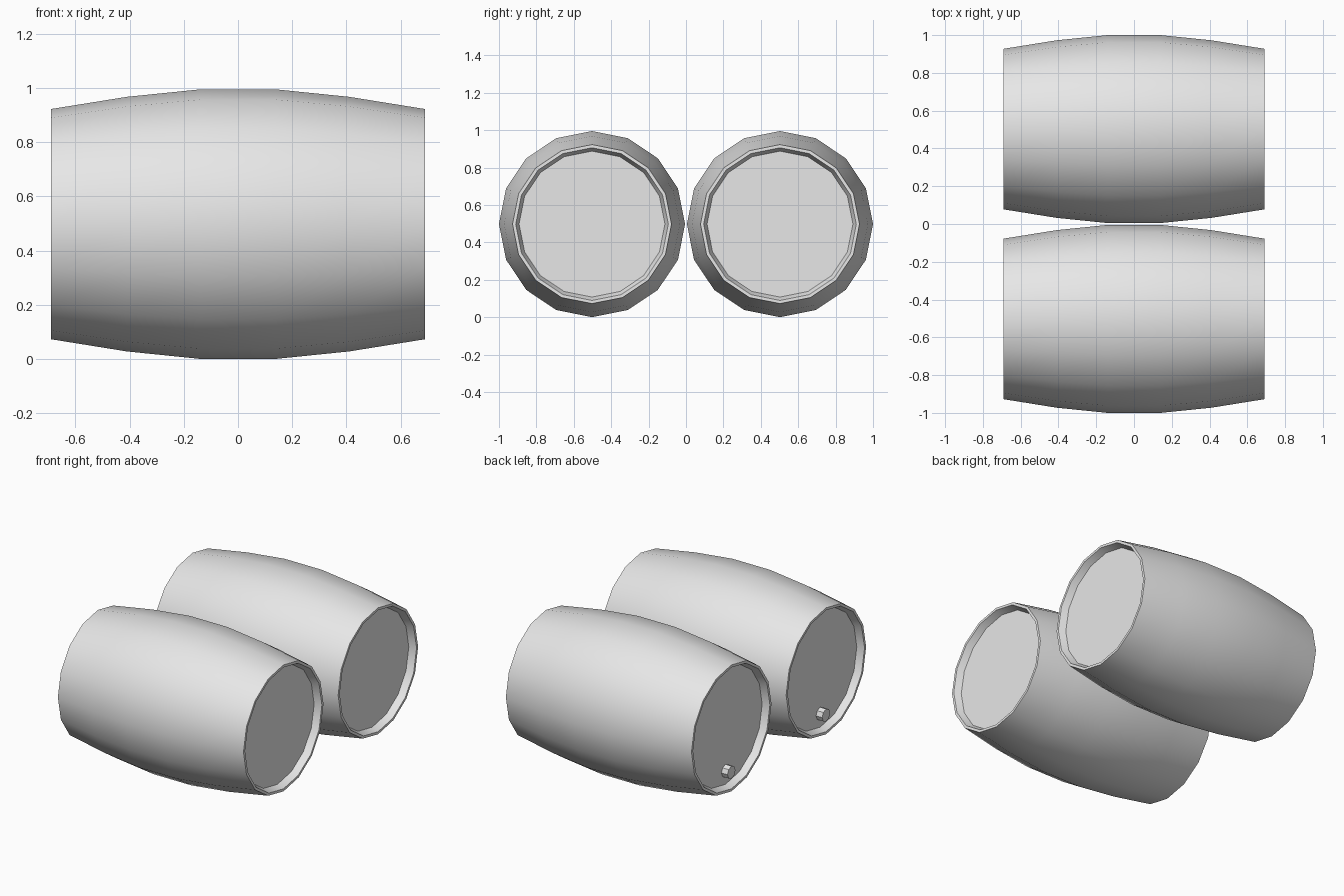
import bpy, bmesh, math

cube = bpy.data.objects.get("Cube")
if cube:
    bpy.data.objects.remove(cube, do_unlink=True)

SIDES = 16
HALF = 0.69      # half length of a barrel
RADIUS = 0.4975  # widest radius
LID_X = 0.645    # recessed lid position

grey = bpy.data.materials.new("plain_grey")
grey.use_nodes = True
colour = (0.8, 0.8, 0.8, 1)
grey.diffuse_color = colour
grey.node_tree.nodes["Principled BSDF"].inputs["Base Color"].default_value = colour


def lathe(name, profile, sides, location):
    """Revolve (x, radius) points about the x axis and close both ends."""
    bm = bmesh.new()
    rings = []
    for x, r in profile:
        angles = [2 * math.pi * i / sides for i in range(sides)]
        rings.append([bm.verts.new((x, r * math.cos(a), r * math.sin(a))) for a in angles])
    for a, b in zip(rings, rings[1:]):
        for i in range(sides):
            j = (i + 1) % sides
            bm.faces.new((a[i], a[j], b[j], b[i]))
    bm.faces.new(rings[0])
    bm.faces.new(rings[-1])
    bmesh.ops.recalc_face_normals(bm, faces=bm.faces)
    mesh = bpy.data.meshes.new(name)
    bm.to_mesh(mesh)
    bm.free()
    mesh.materials.append(grey)
    obj = bpy.data.objects.new(name, mesh)
    obj.location = location
    bpy.context.collection.objects.link(obj)
    bpy.ops.object.select_all(action="DESELECT")
    obj.select_set(True)
    bpy.context.view_layer.objects.active = obj
    bpy.ops.object.shade_smooth_by_angle(angle=math.radians(35))
    return obj


# Half profile: lid edge, inner rim, outer rim, then the bulging staves
half = [(LID_X, 0.39), (HALF, 0.408), (HALF, 0.425), (0.41, 0.47), (0.14, RADIUS)]
barrel_profile = half + [(-x, r) for x, r in reversed(half)]

for label, y in (("front", -0.5025), ("back", 0.5025)):
    lathe(label + "_barrel", barrel_profile, SIDES, (0, y, RADIUS))
    # Small round tap low on the left-hand lid
    lathe(label + "_tap", [(-HALF, 0.042), (-LID_X + 0.01, 0.042)], 8, (0, y, 0.2))
